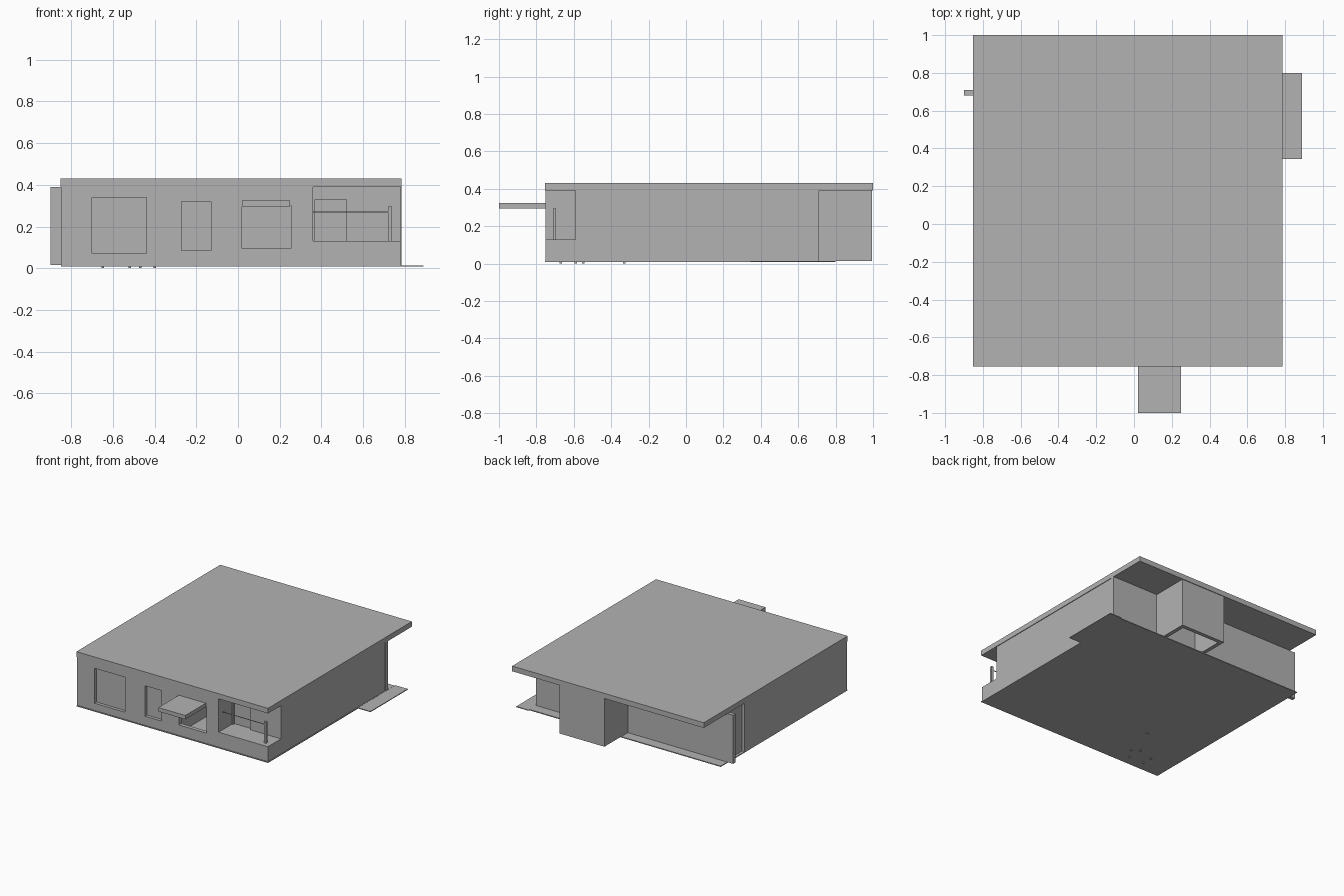
import bpy

cube = bpy.data.objects.get("Cube")
if cube:
    bpy.data.objects.remove(cube, do_unlink=True)

grey = bpy.data.materials.new("plain grey")
grey.use_nodes = True
COLOUR = (0.45, 0.45, 0.45, 1)
grey.diffuse_color = COLOUR
grey.node_tree.nodes["Principled BSDF"].inputs["Base Color"].default_value = COLOUR

T = 0.03                                   # wall thickness
LEFT, RIGHT = 0.78, -0.85                  # outer wall faces
FRONT, BACK = -0.75, 0.71
BASE, EAVES = 0.015, 0.39
PORCH_X, PORCH_Y, SILL = 0.36, -0.59, 0.13


def box(name, x, y, z):
    """Box given by its (low, high) range on each axis."""
    mesh = bpy.data.meshes.new(name)
    verts = [(a, b, c) for a in x for b in y for c in z]
    faces = [(0, 1, 3, 2), (4, 6, 7, 5), (0, 4, 5, 1),
             (2, 3, 7, 6), (0, 2, 6, 4), (1, 5, 7, 3)]
    mesh.from_pydata(verts, [], faces)
    mesh.materials.append(grey)
    obj = bpy.data.objects.new(name, mesh)
    bpy.context.collection.objects.link(obj)
    return obj


def cut(target, name, x, y, z):
    """Cut a box-shaped opening out of a wall."""
    cutter = box(name + "_cutter", x, y, z)
    cutter.hide_render = True
    cutter.hide_set(True)
    mod = target.modifiers.new(name, 'BOOLEAN')
    mod.operation = 'DIFFERENCE'
    mod.solver = 'EXACT'
    mod.object = cutter


walls = (BASE, EAVES)

# Roof and floor
box("roof", (-0.852, 0.785), (-0.755, 1.0), (EAVES, 0.43))
box("floor", (-0.85, 0.785), (-0.755, 0.79), (0.008, BASE))
box("side_step", (0.785, 0.89), (0.345, 0.8), (0.008, 0.014))

# Front wall with its window openings
front = box("front_wall", (RIGHT, PORCH_X), (FRONT, FRONT + T), walls)
windows = {"wide_window": ((-0.70, -0.44), (0.07, 0.34)),
           "narrow_window": ((-0.27, -0.13), (0.085, 0.32)),
           "canopy_window": ((0.02, 0.255), (0.095, 0.30))}
for name, (x, z) in windows.items():
    cut(front, name, x, (FRONT - T, FRONT + 2 * T), z)
    if name != "canopy_window":
        box(name + "_pane", x, (FRONT + 0.024, FRONT + T), z)

# Canopy over the third window
box("canopy", (0.02, 0.25), (-1.0, FRONT), (0.295, 0.325))

# Side walls
box("left_wall", (LEFT - T, LEFT), (PORCH_Y, BACK), walls)
box("right_wall", (RIGHT, RIGHT + T), (FRONT + T, 0.5), walls)
box("right_door", (RIGHT + 0.02, RIGHT + T), (0.5, BACK - T), walls)

# Back wall, projecting past the right corner, and the hollow rear bay
box("back_wall", (-0.9, 0.785), (BACK - T, BACK), walls)
box("bay_left_wall", (0.385 - T, 0.385), (BACK, 0.995), walls)
box("bay_right_wall", (0, T), (BACK, 0.995), walls)
box("bay_back_wall", (T, 0.385 - T), (0.995 - T, 0.995), walls)

# Inner partition seen through the open window
box("partition", (-0.03, 0.0), (FRONT + T, -0.3), walls)

# Corner porch: raised base, inner walls, doorway and railing
box("porch_base", (PORCH_X, LEFT), (FRONT, PORCH_Y), (BASE, SILL))
box("porch_side_wall", (PORCH_X - T, PORCH_X), (FRONT + T, PORCH_Y), walls)
porch = box("porch_back_wall", (PORCH_X - T, LEFT - T), (PORCH_Y, PORCH_Y + T), walls)
cut(porch, "porch_door", (0.37, 0.52), (PORCH_Y - T, PORCH_Y + 0.02), (SILL, 0.33))
box("railing_post", (0.72, 0.738), (-0.712, -0.695), (SILL, 0.295))
box("railing_bar", (PORCH_X, 0.72), (-0.706, -0.702), (0.268, 0.272))

# Small feet below the floor
for i, (x, y) in enumerate([(-0.65, -0.67), (-0.52, -0.67), (-0.65, -0.59),
                            (-0.47, -0.59), (-0.52, -0.55), (-0.4, -0.33)]):
    box(f"foot_{i + 1}", (x - 0.006, x + 0.006), (y - 0.006, y + 0.006), (0, 0.008))
